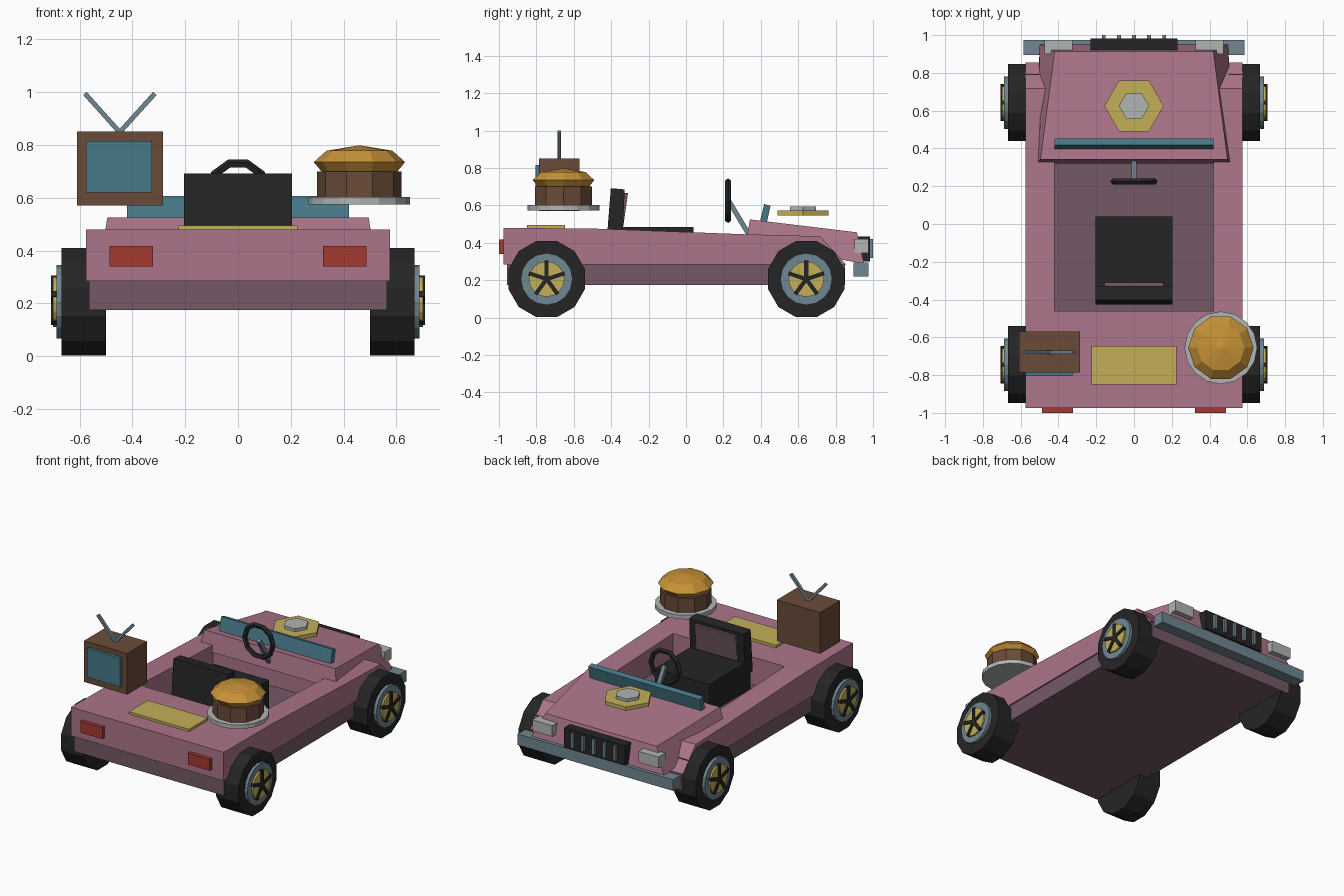
import bpy, bmesh, math
from mathutils import Vector, Matrix

if "Cube" in bpy.data.objects:
    bpy.data.objects.remove(bpy.data.objects["Cube"])


def mat(name, r, g, b):
    m = bpy.data.materials.new(name)
    lin = [((c / 255 + 0.055) / 1.055) ** 2.4 if c > 10 else c / 255 / 12.92 for c in (r, g, b)]
    m.diffuse_color = (*lin, 1)
    m.use_nodes = True
    m.node_tree.nodes["Principled BSDF"].inputs["Base Color"].default_value = m.diffuse_color
    return m


PINK = mat("pink", 172, 117, 138)
MAUVE = mat("dark_mauve", 116, 89, 103)
BLACK = mat("black", 37, 37, 37)
STEEL = mat("blue_grey", 112, 134, 145)
GOLD = mat("gold", 196, 175, 88)
SILVER = mat("light_grey", 176, 181, 178)
RED = mat("red", 165, 58, 46)
TEAL = mat("teal", 70, 121, 137)
BROWN = mat("brown", 106, 75, 57)
ORANGE = mat("orange", 198, 146, 55)


def finish(name, bm, material):
    bmesh.ops.recalc_face_normals(bm, faces=bm.faces[:])
    me = bpy.data.meshes.new(name)
    bm.to_mesh(me)
    bm.free()
    me.materials.append(material)
    ob = bpy.data.objects.new(name, me)
    bpy.context.collection.objects.link(ob)
    return ob


def loft(name, material, rings):
    """Skin a list of equal-length point rings and cap both ends."""
    bm = bmesh.new()
    vs = [[bm.verts.new(p) for p in ring] for ring in rings]
    n = len(vs[0])
    for a, b in zip(vs, vs[1:]):
        for i in range(n):
            bm.faces.new((a[i], a[(i + 1) % n], b[(i + 1) % n], b[i]))
    bm.faces.new(vs[0])
    bm.faces.new(vs[-1])
    return finish(name, bm, material)


def extrude_x(name, material, pts, x0, x1):
    """Side profile (y, z) extruded across x."""
    return loft(name, material, [[(x, y, z) for y, z in pts] for x in (x0, x1)])


def box(name, material, x0, x1, y0, y1, z0, z1):
    return extrude_x(name, material, [(y0, z0), (y1, z0), (y1, z1), (y0, z1)], x0, x1)


def lathe(name, material, profile, n, loc, axis="Z", phase=0.0):
    """Rings of (radius, height) around the z or x axis."""
    rings = []
    for r, h in profile:
        ring = []
        for i in range(n):
            a = phase + i * math.tau / n
            u, v = r * math.cos(a), r * math.sin(a)
            p = (u, v, h) if axis == "Z" else (h, u, v)
            ring.append(Vector(loc) + Vector(p))
        rings.append(ring)
    return loft(name, material, rings)


def bar(name, material, a, b, w):
    """Square bar between two points."""
    a, b = Vector(a), Vector(b)
    q = (b - a).to_track_quat("Z", "Y")
    corners = [(-w, -w, 0), (w, -w, 0), (w, w, 0), (-w, w, 0)]
    return loft(name, material, [[p + q @ (Vector(c) / 2) for c in corners] for p in (a, b)])


# Chassis slab, which is also the cockpit floor
box("chassis", MAUVE, -0.565, 0.565, -0.957, 0.85, 0.175, 0.287)

# Upper body with the cockpit cut out
body = extrude_x("body", PINK, [(-0.975, 0.285), (-0.975, 0.48), (-0.46, 0.475), (0.33, 0.445),
                                (0.717, 0.435), (0.855, 0.285)], -0.575, 0.575)
cutter = box("cockpit_cutter", PINK, -0.42, 0.42, -0.46, 0.33, 0.1, 0.8)
cutter.hide_render = True
mod = body.modifiers.new("cockpit", "BOOLEAN")
mod.operation, mod.object, mod.solver = "DIFFERENCE", cutter, "EXACT"
bpy.context.view_layer.objects.active = body
bpy.ops.object.modifier_apply(modifier=mod.name)
bpy.data.objects.remove(cutter)

# Hood: tapered block
loft("hood", PINK, [
    [(-0.515, 0.32, 0.40), (0.515, 0.32, 0.40), (0.50, 0.952, 0.288), (-0.50, 0.952, 0.288)],
    [(-0.495, 0.342, 0.525), (0.495, 0.342, 0.525), (0.42, 0.914, 0.456), (-0.42, 0.914, 0.456)]])
lathe("hood_badge_base", GOLD, [(0.157, 0.547), (0.157, 0.573)], 6, (0, 0.625, 0))
lathe("hood_badge_top", SILVER, [(0.08, 0.573), (0.08, 0.593)], 6, (0, 0.625, 0))

# Windscreen
extrude_x("windscreen", TEAL, [(0.392, 0.50), (0.428, 0.49), (0.452, 0.598), (0.418, 0.607)], -0.42, 0.42)

# Front end: bumper, grille, headlights
box("front_bumper", STEEL, -0.585, 0.585, 0.895, 0.975, 0.22, 0.295)
box("grille", BLACK, -0.23, 0.23, 0.92, 0.983, 0.30, 0.435)
for i in range(5):
    x = (i - 2) * 0.08
    box(f"grille_slat_{i}", STEEL, x - 0.01, x + 0.01, 0.975, 1.0, 0.32, 0.42)
for s, side in ((-1, "left"), (1, "right")):
    box(f"headlight_{side}", SILVER, s * 0.325, s * 0.475, 0.90, 0.975, 0.345, 0.42)
    box(f"tail_light_{side}", RED, s * 0.322, s * 0.487, -1.0, -0.97, 0.34, 0.417)

# Rear deck plate
box("deck_plate", GOLD, -0.225, 0.225, -0.85, -0.647, 0.475, 0.495)

# Seat
box("seat_cushion", BLACK, -0.205, 0.205, -0.40, 0.04, 0.285, 0.485)
extrude_x("seat_back", BLACK, [(-0.425, 0.40), (-0.34, 0.40), (-0.328, 0.685), (-0.402, 0.692)], -0.205, 0.205)
extrude_x("seat_back_panel", MAUVE, [(-0.36, 0.49), (-0.335, 0.49), (-0.31, 0.665), (-0.345, 0.665)], -0.155, 0.155)

# Steering wheel and column
bm = bmesh.new()
N, M = 10, 5
grid = []
for i in range(N):
    a = (i + 0.5) * math.tau / N + math.pi / 2
    ring = []
    for j in range(M):
        b = j * math.tau / M
        r = 0.108 + 0.017 * math.cos(b)
        ring.append(bm.verts.new((r * math.cos(a), 0.225 + 0.017 * math.sin(b), 0.625 + r * math.sin(a))))
    grid.append(ring)
for i in range(N):
    for j in range(M):
        p, q = grid[i], grid[(i + 1) % N]
        bm.faces.new((p[j], q[j], q[(j + 1) % M], p[(j + 1) % M]))
finish("steering_wheel", bm, BLACK)
bar("steering_column", STEEL, (0, 0.225, 0.63), (0, 0.345, 0.43), 0.026)

# Wheels: tyre, rim, hub disc, five spokes
for s, side in ((-1, "left"), (1, "right")):
    for cy, end in ((-0.745, "rear"), (0.643, "front")):
        c = (0, cy, 0.206)
        tag = f"{end}_{side}"
        lathe(f"tyre_{tag}", BLACK, [(0.211, s * 0.50), (0.211, s * 0.668)], 12, c, "X", math.pi / 12)
        lathe(f"rim_{tag}", STEEL, [(0.139, s * 0.66), (0.139, s * 0.688)], 16, c, "X")
        lathe(f"hub_{tag}", GOLD, [(0.095, s * 0.68), (0.095, s * 0.70)], 16, c, "X")
        for k in range(5):
            a = math.pi / 2 + k * math.tau / 5
            o = Vector((s * 0.697, cy, 0.206))
            d = Vector((0, math.cos(a), math.sin(a)))
            bar(f"spoke_{tag}_{k}", BLACK, o, o + d * 0.1, 0.022)

# Television with rabbit-ear aerial
box("television", BROWN, -0.61, -0.285, -0.785, -0.57, 0.57, 0.85)
box("television_screen", TEAL, -0.575, -0.325, -0.805, -0.78, 0.62, 0.815)
for i, x in enumerate((-0.58, -0.315)):
    bar(f"aerial_{i}", STEEL, (-0.448, -0.678, 0.848), (x, -0.678, 0.995), 0.018)

# Burger on a dish
B = (0.46, -0.655, 0)
lathe("dish", SILVER, [(0.192, 0.574), (0.192, 0.602)], 16, B)
lathe("patty", BROWN, [(0.16, 0.60), (0.16, 0.70)], 10, B)
lathe("bun", ORANGE, [(0.14, 0.695), (0.173, 0.735), (0.125, 0.778), (0.01, 0.797)], 10, B)
